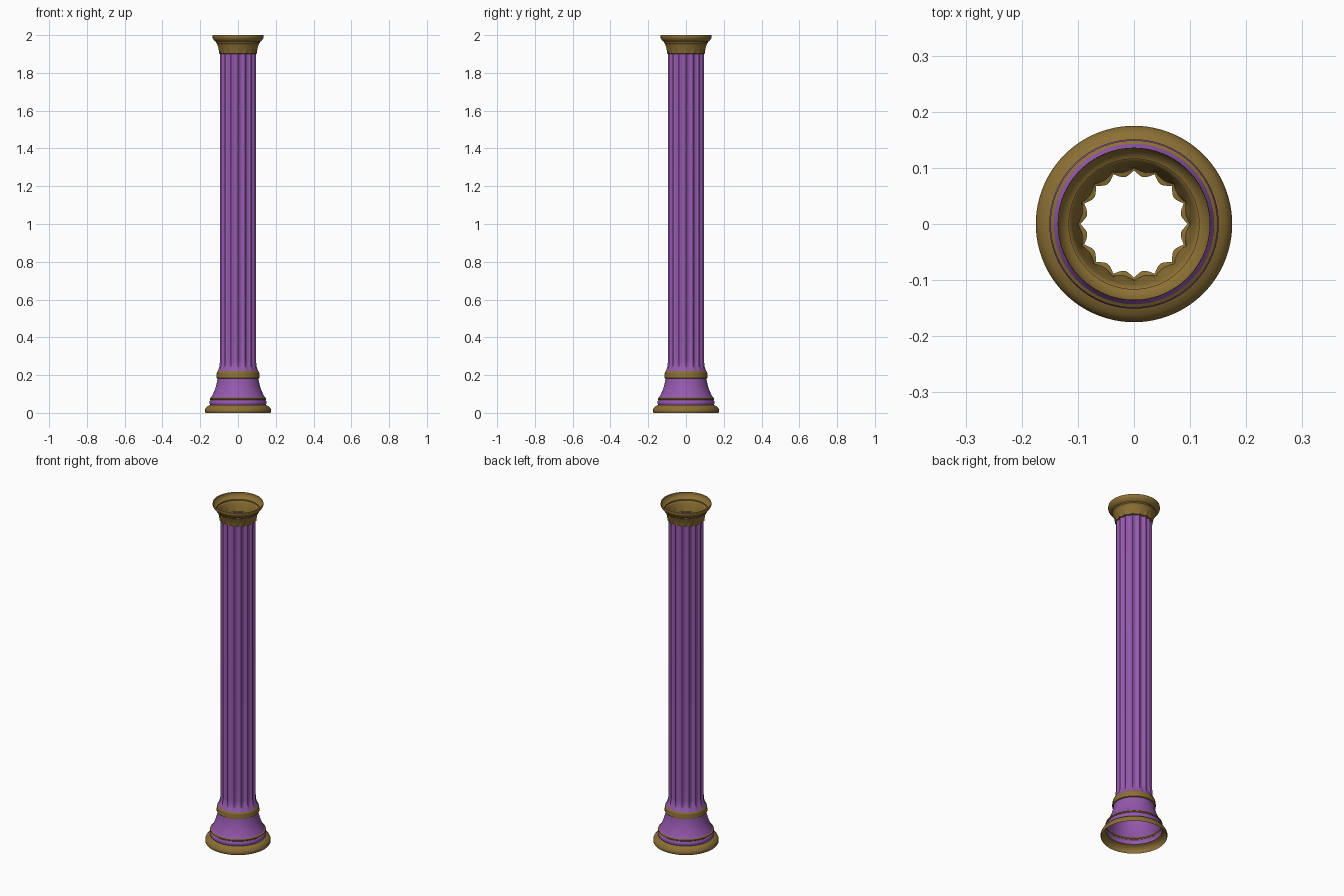
import bpy, bmesh, math

if "Cube" in bpy.data.objects:
    bpy.data.objects.remove(bpy.data.objects["Cube"])

SEGS, FLUTES = 96, 16


def material(name, rgb):
    m = bpy.data.materials.new(name)
    m.diffuse_color = (*rgb, 1)
    m.use_nodes = True
    m.node_tree.nodes["Principled BSDF"].inputs["Base Color"].default_value = m.diffuse_color
    return m


purple = material("purple", (0.30, 0.10, 0.42))
gold = material("gold", (0.26, 0.16, 0.035))


def lathe(name, mat, profile):
    """Open revolved shell; profile points are (radius, z, flute depth)."""
    bm = bmesh.new()
    rings = []
    for p in profile:
        r, z = p[:2]
        depth = p[2] if len(p) > 2 else 0
        ring = []
        for i in range(SEGS):
            a = math.tau * i / SEGS
            rr = r - depth * abs(math.sin(FLUTES * a / 2))
            ring.append(bm.verts.new((rr * math.cos(a), rr * math.sin(a), z)))
        rings.append(ring)
    for lo, hi in zip(rings, rings[1:]):
        for i in range(SEGS):
            j = (i + 1) % SEGS
            bm.faces.new((lo[i], lo[j], hi[j], hi[i]))
    me = bpy.data.meshes.new(name)
    bm.to_mesh(me)
    bm.free()
    me.materials.append(mat)
    ob = bpy.data.objects.new(name, me)
    bpy.context.collection.objects.link(ob)
    bpy.ops.object.select_all(action='DESELECT')
    ob.select_set(True)
    bpy.context.view_layer.objects.active = ob
    bpy.ops.object.shade_smooth_by_angle(angle=math.radians(35))


# Base mouldings
lathe("base_foot", gold, [(.172, 0), (.175, .006), (.175, .016), (.171, .026),
                          (.163, .035), (.152, .040), (.148, .042)])
lathe("base_band", purple, [(.148, .042), (.151, .050), (.151, .060), (.146, .068)])
lathe("base_ring", gold, [(.146, .068), (.149, .071), (.149, .077), (.143, .081)])
lathe("base_bell", purple, [(.143, .081), (.134, .097), (.125, .117), (.117, .140),
                            (.111, .163), (.108, .182)])
lathe("collar_ring", gold, [(.108, .182), (.114, .185), (.115, .193), (.112, .201),
                            (.113, .208), (.111, .216), (.107, .221)])
# Fluted shaft
lathe("shaft", purple, [(.107, .221), (.101, .236, .003), (.097, .253, .009),
                        (.096, .28, .011), (.096, 1.90, .011)])
# Capital
lathe("capital", gold, [(.096, 1.90, .011), (.100, 1.902, .006), (.101, 1.915, .003),
                        (.104, 1.932), (.109, 1.948), (.112, 1.955), (.116, 1.958),
                        (.116, 1.965), (.121, 1.967), (.128, 1.974), (.134, 1.983),
                        (.136, 1.990), (.135, 2.0)])
